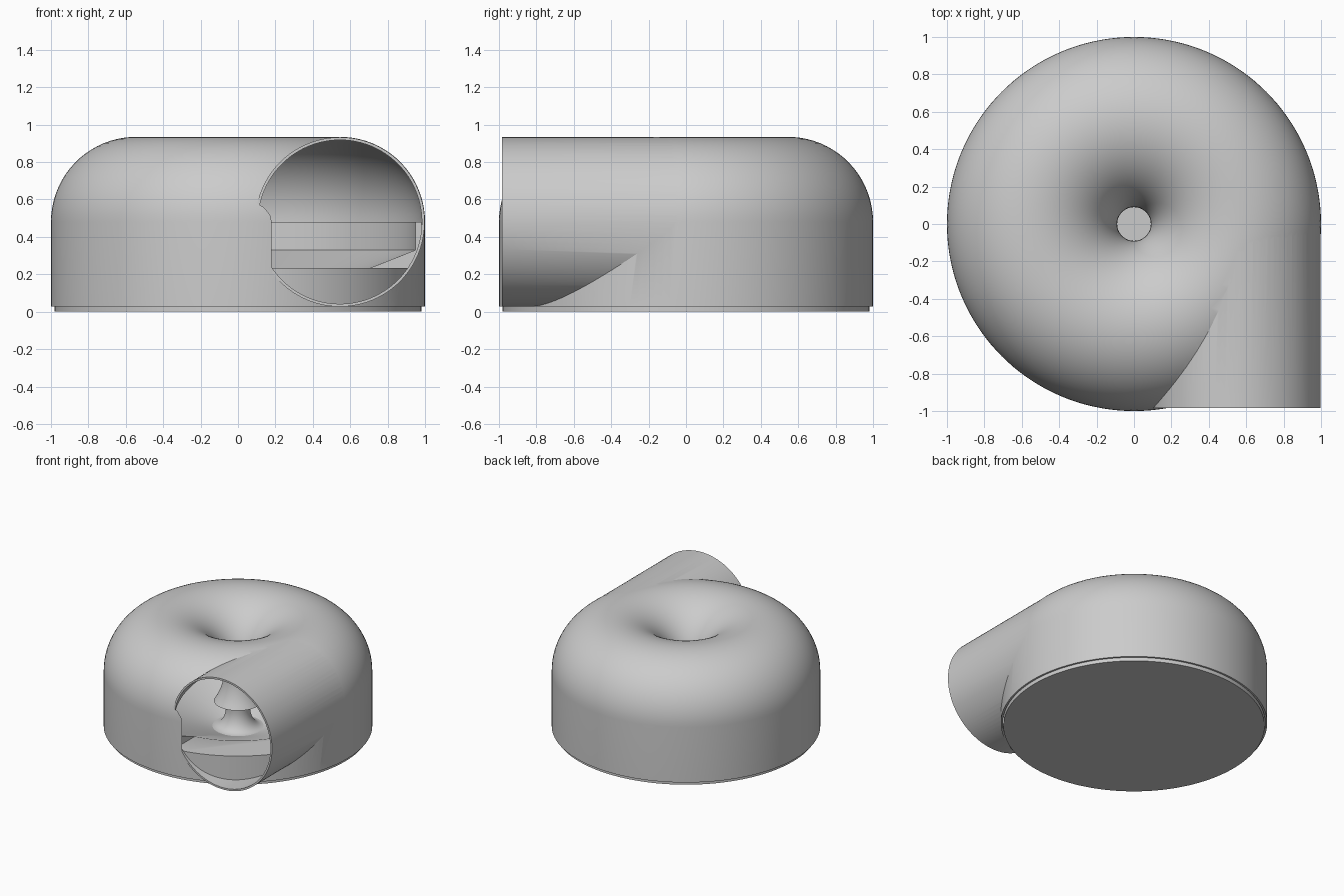
import bpy, bmesh, math
from mathutils import Matrix

cube = bpy.data.objects.get("Cube")
if cube:
    bpy.data.objects.remove(cube, do_unlink=True)

grey = bpy.data.materials.new("light_grey")
grey.use_nodes = True
grey.diffuse_color = (0.6, 0.6, 0.6, 1)
grey.node_tree.nodes["Principled BSDF"].inputs["Base Color"].default_value = grey.diffuse_color

RING, MID, FLOOR_Z = 0.545, 0.48, 0.235   # ring radius, tube axis height, inlet sill
TUBE_END = -0.983


def add_object(name, bm):
    bmesh.ops.recalc_face_normals(bm, faces=bm.faces)
    mesh = bpy.data.meshes.new(name)
    bm.to_mesh(mesh)
    bm.free()
    mesh.materials.append(grey)
    obj = bpy.data.objects.new(name, mesh)
    bpy.context.collection.objects.link(obj)
    return obj


def revolve(name, profile, steps=144):
    """Spin a closed (radius, height) profile about z."""
    bm = bmesh.new()
    verts = [bm.verts.new((r, 0, z)) for r, z in profile]
    edges = [bm.edges.new((verts[i - 1], verts[i])) for i in range(len(verts))]
    bmesh.ops.spin(bm, geom=verts + edges, cent=(0, 0, 0), axis=(0, 0, 1),
                   angle=math.tau, steps=steps, use_merge=True)
    bmesh.ops.remove_doubles(bm, verts=bm.verts, dist=0.0001)
    bmesh.ops.dissolve_degenerate(bm, edges=bm.edges, dist=0.0001)
    return add_object(name, bm)


def pipe(name, radius, y0, y1):
    """Solid cylinder along y on the inlet axis."""
    bm = bmesh.new()
    place = Matrix.Translation((RING, (y0 + y1) / 2, MID)) @ Matrix.Rotation(math.pi / 2, 4, 'X')
    bmesh.ops.create_cone(bm, cap_ends=True, segments=96, radius1=radius,
                          radius2=radius, depth=y1 - y0, matrix=place)
    return add_object(name, bm)


def box(name, low, high):
    bm = bmesh.new()
    size = [b - a for a, b in zip(low, high)]
    mid = [(a + b) / 2 for a, b in zip(low, high)]
    bmesh.ops.create_cube(bm, size=1, matrix=Matrix.Translation(mid) @ Matrix.Diagonal((*size, 1)))
    return add_object(name, bm)


def combine(obj, tool, operation):
    mod = obj.modifiers.new(operation.lower(), 'BOOLEAN')
    mod.operation, mod.object, mod.solver = operation, tool, 'EXACT'
    bpy.context.view_layer.objects.active = obj
    bpy.ops.object.modifier_apply(modifier=mod.name)
    bpy.data.objects.remove(tool, do_unlink=True)


def ring_arc(radius, count=44):
    """Arc from the outer wall over the top and down the throat to the bell rim."""
    end = math.pi + math.asin((MID - FLOOR_Z) / radius)
    return [(RING + radius * math.cos(end * i / count),
             MID + radius * math.sin(end * i / count)) for i in range(count + 1)]


# Domed shell with central funnel and tangential inlet tube
shell = revolve("shell", [(1.0, 0.027)] + ring_arc(0.455) + [(0.16, 0.027)])
combine(shell, pipe("inlet_tube", 0.453, TUBE_END, 0), 'UNION')
cavity = revolve("cavity", [(0.985, -0.1)] + ring_arc(0.44) + [(0.1, FLOOR_Z), (0.1, -0.1)])
combine(shell, cavity, 'DIFFERENCE')
combine(shell, pipe("bore", 0.438, TUBE_END - 0.0005, -0.001), 'DIFFERENCE')

# Base cup: sloped floor, upright wall and flared centre post
post = [(0.09 + 0.1 * (1 - math.sin(a)), 0.03 + 0.15 * (1 - math.cos(a)))
        for a in [math.pi / 2 * i / 12 for i in range(13)]]
base = revolve("base_cup", [(0, 0), (0.98, 0), (0.98, MID), (0.95, MID), (0.95, 0.33)]
               + post + [(0.09, 0.2), (0, 0.2)])
combine(base, box("inlet_notch", (0.1, -1.1, FLOOR_Z), (1.1, 0, 1)), 'DIFFERENCE')

# Smooth shading with crisp edges
bpy.ops.object.select_all(action='DESELECT')
for obj in (shell, base):
    obj.select_set(True)
    bpy.context.view_layer.objects.active = obj
bpy.ops.object.shade_smooth_by_angle(angle=math.radians(25))
